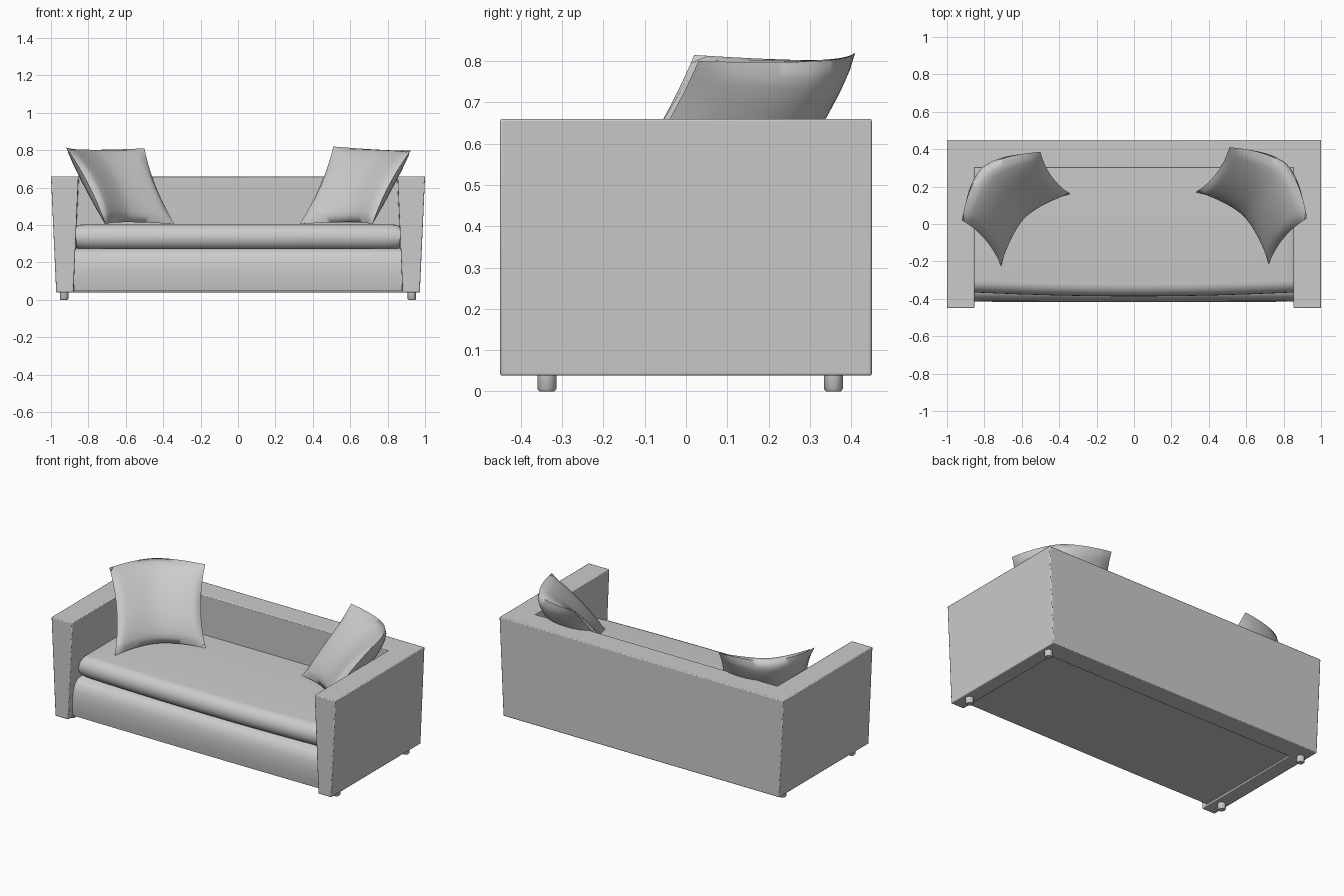
import bpy, bmesh, math
from mathutils import Vector

cube = bpy.data.objects.get("Cube")
if cube:
    bpy.data.objects.remove(cube, do_unlink=True)

# Single fabric colour
GREY = (0.6, 0.6, 0.6, 1)
fabric = bpy.data.materials.new("light grey fabric")
fabric.use_nodes = True
fabric.diffuse_color = GREY
fabric.node_tree.nodes["Principled BSDF"].inputs["Base Color"].default_value = GREY


def finish(name, bm, angle=40, bevel=0):
    bmesh.ops.recalc_face_normals(bm, faces=bm.faces)
    mesh = bpy.data.meshes.new(name)
    bm.to_mesh(mesh)
    bm.free()
    mesh.materials.append(fabric)
    obj = bpy.data.objects.new(name, mesh)
    bpy.context.collection.objects.link(obj)
    if bevel:
        mod = obj.modifiers.new("soft edges", "BEVEL")
        mod.width, mod.segments = bevel, 2
    bpy.ops.object.select_all(action="DESELECT")
    obj.select_set(True)
    bpy.context.view_layer.objects.active = obj
    bpy.ops.object.shade_smooth_by_angle(angle=math.radians(angle))
    return obj


def loft(bm, rings):
    """Skin closed rings of points and cap both ends."""
    loops = [[bm.verts.new(p) for p in ring] for ring in rings]
    n = len(loops[0])
    for a, b in zip(loops, loops[1:]):
        for i in range(n):
            j = (i + 1) % n
            bm.faces.new((a[i], a[j], b[j], b[i]))
    bm.faces.new(loops[0])
    bm.faces.new(loops[-1])


# Frame: arms and back in one U, narrowing towards the floor
def u_ring(outer, inner, back, z):
    half = [(outer, 0.45), (outer, -0.45), (inner, -0.45), (inner, back)]
    left = [(x, y, z) for x, y in half]
    return left + [(-x, y, z) for x, y in reversed(half)]


bm = bmesh.new()
loft(bm, [u_ring(0.972, 0.88, 0.32, 0.038), u_ring(1.0, 0.853, 0.30, 0.66)])
finish("arms_and_back", bm, bevel=0.005)


# Padded pieces: a side profile swept across the width
def padded(name, profile, stations, bulge):
    zmid = (max(p[1] for p in profile) + min(p[1] for p in profile)) / 2
    rings = []
    for x, squash in stations:
        ring = []
        for y, z in profile:
            shift = bulge * (1 - (x / 0.87) ** 2) if y < 0 else 0
            ring.append((x, y - shift, zmid + (z - zmid) * squash))
        rings.append(ring)
    bm = bmesh.new()
    loft(bm, rings)
    return finish(name, bm, 50)


inner = [(-0.8 + 0.2 * i, 1) for i in range(9)]
base_profile = [(0.33, 0.048), (-0.405, 0.048), (-0.413, 0.10), (-0.415, 0.16),
                (-0.41, 0.21), (-0.395, 0.25), (-0.365, 0.275), (0.33, 0.275)]
padded("base", base_profile, [(-0.878, 1)] + inner + [(0.878, 1)], 0.003)

roll = [(-0.30 - 0.065 * math.cos(math.radians(a)), 0.336 - 0.068 * math.sin(math.radians(a)))
        for a in range(90, -91, -15)]
cushion_profile = [(0.31, 0.268)] + roll + [(0.31, 0.404)]
ends = [(0.845, 0.96), (0.86, 0.88), (0.867, 0.78)]
padded("seat_cushion", cushion_profile,
       [(-x, s) for x, s in reversed(ends)] + inner + ends, 0.022)

# Feet
for side, sx in (("left", 1), ("right", -1)):
    for end, y in (("front", -0.337), ("back", 0.357)):
        bm = bmesh.new()
        rings = []
        for r, z in ((0.018, 0), (0.023, 0.006), (0.023, 0.05)):
            rings.append([(sx * 0.93 + r * math.cos(i * math.pi / 8),
                           y + r * math.sin(i * math.pi / 8), z) for i in range(16)])
        loft(bm, rings)
        finish(f"{side}_{end}_foot", bm, 50)


# Pillows: a pinched square folded into the corner, leaning backwards
def pillow(name, outer_top, inner_top, outer_low, inner_low):
    ot, it, ol, il = map(Vector, (outer_top, inner_top, outer_low, inner_low))
    chord = it + il - ot - ol
    normal = chord.cross(ot + it - ol - il).normalized()
    if normal.y < 0:
        normal.negate()
    back = Vector((normal.x, normal.y, 0)).normalized()
    n = 20
    bm = bmesh.new()

    def point(i, j, side):
        u, v = 2 * i / n - 1, 2 * j / n - 1
        thick = 0.075 * max(0, (1 - u * u) * (1 - v * v)) ** 0.5
        pu = u * (1 - 0.10 * (1 - v * v))
        pv = v * (1 - 0.05 * (1 - u * u))
        s, t = (pu + 1) / 2, (pv + 1) / 2
        p = ol.lerp(il, s).lerp(ot.lerp(it, s), t)
        fold = (0.115 + 0.025 * v) * (1 - abs(u) ** 1.7)
        return p + back * fold + normal * thick * side

    for side in (1, -1):
        grid = [[bm.verts.new(point(i, j, side)) for j in range(n + 1)] for i in range(n + 1)]
        for i in range(n):
            for j in range(n):
                bm.faces.new((grid[i][j], grid[i + 1][j], grid[i + 1][j + 1], grid[i][j + 1]))
    bmesh.ops.remove_doubles(bm, verts=bm.verts, dist=0.0005)
    finish(name, bm, 80)


pillow("right_pillow", (-0.92, 0.02, 0.815), (-0.50, 0.385, 0.81),
       (-0.71, -0.225, 0.405), (-0.34, 0.16, 0.405))
pillow("left_pillow", (0.925, 0.03, 0.80), (0.51, 0.41, 0.82),
       (0.72, -0.215, 0.405), (0.33, 0.17, 0.405))
